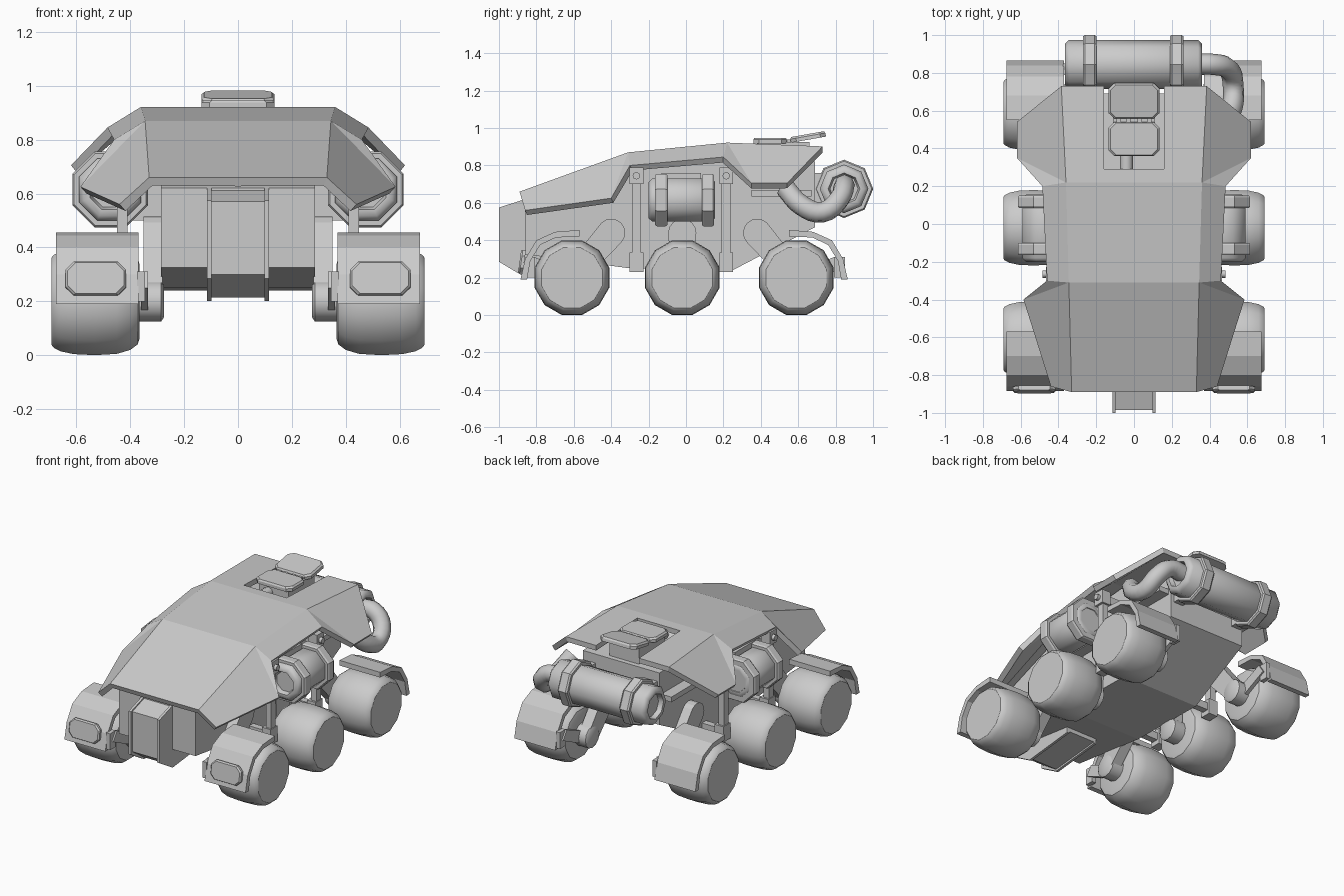
import bpy, bmesh, math
from mathutils import Vector, Matrix
from mathutils.geometry import convex_hull_2d

if "Cube" in bpy.data.objects:
    bpy.data.objects.remove(bpy.data.objects["Cube"])


def mesh_obj(name, verts, faces, smooth=None, closed=True):
    bm = bmesh.new()
    vs = [bm.verts.new(v) for v in verts]
    for f in faces:
        bm.faces.new([vs[i] for i in f])
    bmesh.ops.recalc_face_normals(bm, faces=bm.faces)
    if not closed:
        bm.normal_update()
        if sum(f.normal.z for f in bm.faces) < 0:
            bmesh.ops.reverse_faces(bm, faces=bm.faces)
    me = bpy.data.meshes.new(name)
    bm.to_mesh(me)
    bm.free()
    if smooth:
        for p in me.polygons:
            p.use_smooth = True
        me.set_sharp_from_angle(angle=math.radians(smooth))
    ob = bpy.data.objects.new(name, me)
    bpy.context.collection.objects.link(ob)
    return ob


def prism(name, prof, x0, x1):
    """Extrude a (y, z) outline from x0 to x1."""
    n = len(prof)
    verts = [(x, y, z) for x in (x0, x1) for y, z in prof]
    faces = [list(range(n)), list(range(n, 2 * n))]
    faces += [(i, (i + 1) % n, n + (i + 1) % n, n + i) for i in range(n)]
    return mesh_obj(name, verts, faces)


def box(name, x0, x1, y0, y1, z0, z1):
    return prism(name, [(y0, z0), (y1, z0), (y1, z1), (y0, z1)], x0, x1)


def lathe(name, prof, n, centre, axis='X', smooth=None, turn=0.0):
    """Spin a (along, radius) outline about an axis, capped at both ends."""
    verts, faces = [], []
    for t, r in prof:
        for k in range(n):
            a = turn + 2 * math.pi * k / n
            c, s = r * math.cos(a), r * math.sin(a)
            verts.append(Vector((t, c, s) if axis == 'X' else (c, t, s)) + Vector(centre))
    for j in range(len(prof) - 1):
        for k in range(n):
            m = (k + 1) % n
            faces.append((j * n + k, j * n + m, (j + 1) * n + m, (j + 1) * n + k))
    faces += [range(n), range(len(verts) - n, len(verts))]
    return mesh_obj(name, verts, faces, smooth)


def cut_plate(name, w, h, t, c, matrix):
    """Rectangular plate with cut corners, lying in local xy, chamfered top."""
    out = []
    for k, z in ((1, 0), (1, t * .65), (.93, t)):
        a, b = w * k / 2, h * k / 2
        out += [(a, b - c, z), (a - c, b, z), (c - a, b, z), (-a, b - c, z),
                (-a, c - b, z), (c - a, -b, z), (a - c, -b, z), (a, c - b, z)]
    faces = [range(8), range(16, 24)]
    faces += [(o + i, o + (i + 1) % 8, o + 8 + (i + 1) % 8, o + 8 + i)
              for o in (0, 8) for i in range(8)]
    ob = mesh_obj(name, out, faces)
    ob.data.transform(matrix)
    return ob


# Armoured top shell: right half, mirrored and thickened, with an open rear bay
half = [(0, -.89, .66), (.33, -.89, .66), (0, -.31, .87), (.345, -.31, .87),
        (0, .22, .922), (.36, .22, .922), (0, .29, .919), (.16, .29, .919),
        (.16, .73, .902), (.385, .73, .902),
        (.44, -.86, .56), (.585, -.40, .625), (.46, -.30, .80), (.485, .20, .845),
        (.62, .35, .705), (.62, .54, .705)]
shell = mesh_obj("top_shell", half, [
    (0, 1, 3, 2), (2, 3, 5, 4), (4, 5, 9, 8, 7, 6), (1, 10, 11, 3), (3, 11, 12),
    (3, 12, 13, 5), (5, 13, 14), (5, 14, 15, 9)], closed=False)
mir = shell.modifiers.new("Mirror", 'MIRROR')
mir.use_axis = (True, False, False)
sol = shell.modifiers.new("Thickness", 'SOLIDIFY')
sol.thickness, sol.offset = .035, -1

# Hull and nose
prism("hull", [(-.86, .325), (-.86, .62), (-.31, .825), (.22, .875), (.29, .84), (.69, .82),
               (.69, .47), (.25, .24), (-.3, .25)], -.285, .285)
prism("nose", [(-.985, .30), (-.985, .57), (-.85, .615), (-.5, .5), (-.5, .25), (-.86, .215)],
      -.1, .1)
for s in (-1, 1):
    prism("nose_side_plate", [(-1, .285), (-1, .575), (-.86, .62), (-.5, .5), (-.5, .24),
                              (-.86, .202)], s * .098, s * .115)
box("rear_shelf", -.36, .36, .35, .67, .635, .67)

# Hatch plates in the rear bay
cut_plate("hatch_front", .27, .18, .03, .03, Matrix.Translation((0, .45, .918)))
cut_plate("hatch_rear", .27, .19, .03, .03,
          Matrix.Translation((0, .655, .938)) @ Matrix.Rotation(math.radians(10), 4, 'X'))
box("hatch_base", -.11, .11, .38, .66, .82, .925)
lathe("hatch_actuator", [(.29, .035), (.38, .035)], 8, (-.04, 0, .87), 'Y', 50)
for x in (-.08, -.03, .03, .08):
    box("hatch_hinge", x - .012, x + .012, .53, .58, .915, .94)

# Wheels, arms and fenders
tyre = [(.365, .14), (.372, .165), (.40, .187), (.45, .202), (.53, .207), (.61, .203),
        (.66, .192), (.685, .178), (.692, .168)]
fender = [(.04, .455), (-.09, .445), (-.19, .40), (-.25, .30), (-.275, .19), (-.24, .19),
          (-.222, .29), (-.17, .375), (-.085, .415), (.04, .42)]


def arm(name, a, ra, b, rb, x0, x1):
    pts = [(c[0] + r * math.cos(k * math.pi / 8), c[1] + r * math.sin(k * math.pi / 8))
           for c, r in ((a, ra), (b, rb)) for k in range(16)]
    return prism(name, [pts[i] for i in convex_hull_2d(pts)], x0, x1)


for s in (-1, 1):
    for label, y, d in (("front", -.61, 1), ("middle", -.02, 0), ("rear", .59, -1)):
        lathe(label + "_wheel", [(s * t, r) for t, r in tyre], 12, (0, y, .2), 'X', 35,
              math.pi / 12)
        lathe(label + "_hub", [(s * .275, .06), (s * .285, .075), (s * .37, .075)], 12,
              (0, y, .2), 'X', 35)
        arm(label + "_arm", (y + d * .21, .44), .075, (y, .2), .06, s * .28, s * .35)
        if d:
            prism(label + "_fender", [(y + d * p, z) for p, z in fender], s * .37, s * .675)
            box(label + "_fender_stay", s * .345, s * .375, y - d * .26, y - d * .20, .2, .31)
            prism(label + "_fender_link", [(y - d * .05, .16), (y + d * .01, .22),
                  (y - d * .20, .31), (y - d * .24, .25)], s * .335, s * .36)
    # Light panel on the front fender
    cut_plate("front_panel", .225, .125, .025, .03, Matrix.Translation((s * .528, -.865, .283))
              @ Matrix.Rotation(math.radians(82), 4, 'X'))

    # Side tank with two octagonal straps
    c = (s * .475, 0, .615)
    lathe("side_tank", [(-.17, .07), (-.2, .08), (-.2, .105), (-.18, .125), (.135, .125),
                        (.155, .105), (.155, .08), (.12, .07)], 8, c, 'Y', 50, math.pi / 8)
    for y in (-.165, .085):
        lathe("side_tank_strap", [(y, .12), (y, .145), (y + .01, .152), (y + .055, .152),
                                  (y + .065, .145), (y + .065, .12)], 8, c, 'Y', None,
              math.pi / 8)
    box("side_tank_mount", s * .27, s * .42, -.13, .08, .5, .76)

    # Suspension struts either side of the tank
    for y in (-.265, .215):
        box("strut_foot", s * .39, s * .455, y - .037, y + .037, .23, .335)
        box("strut_head", s * .40, s * .465, y - .037, y + .037, .70, .79)
        box("strut_rod", s * .41, s * .45, y - .024, y + .024, .30, .74)
        lathe("strut_pin", [(s * .38, .02), (s * .485, .02)], 8, (0, y, .745), 'X', 50)
        box("strut_bracket", s * .27, s * .41, y - .022, y + .022, .26, .31)
        box("strut_top_bracket", s * .27, s * .41, y - .022, y + .022, .72, .77)

# Rear tank across the back, with straps
c = (0, .845, .675)
lathe("rear_tank", [(-.335, .075), (-.365, .085), (-.365, .11), (-.345, .13), (.34, .13),
                    (.36, .11), (.36, .085), (.33, .075)], 8, c, 'X', 50)
for x in (-.27, .19):
    lathe("rear_tank_strap", [(x, .125), (x, .148), (x + .01, .156), (x + .062, .156),
                              (x + .072, .148), (x + .072, .125)], 8, c, 'X')
    box("rear_tank_mount", x, x + .07, .66, .78, .58, .76)

# Exhaust pipe from the tank to under the shell
cu = bpy.data.curves.new("exhaust_pipe", 'CURVE')
cu.dimensions, cu.bevel_depth, cu.bevel_resolution = '3D', .056, 2
cu.resolution_u, cu.use_fill_caps = 4, True
path = [(.32, .845, .69), (.42, .845, .69), (.50, .82, .62), (.525, .73, .55),
        (.52, .62, .585), (.47, .53, .68)]
sp = cu.splines.new('BEZIER')
sp.bezier_points.add(len(path) - 1)
for p, co in zip(sp.bezier_points, path):
    p.co = co
    p.handle_left_type = p.handle_right_type = 'AUTO'
sp.use_smooth = True
bpy.context.collection.objects.link(bpy.data.objects.new("exhaust_pipe", cu))
